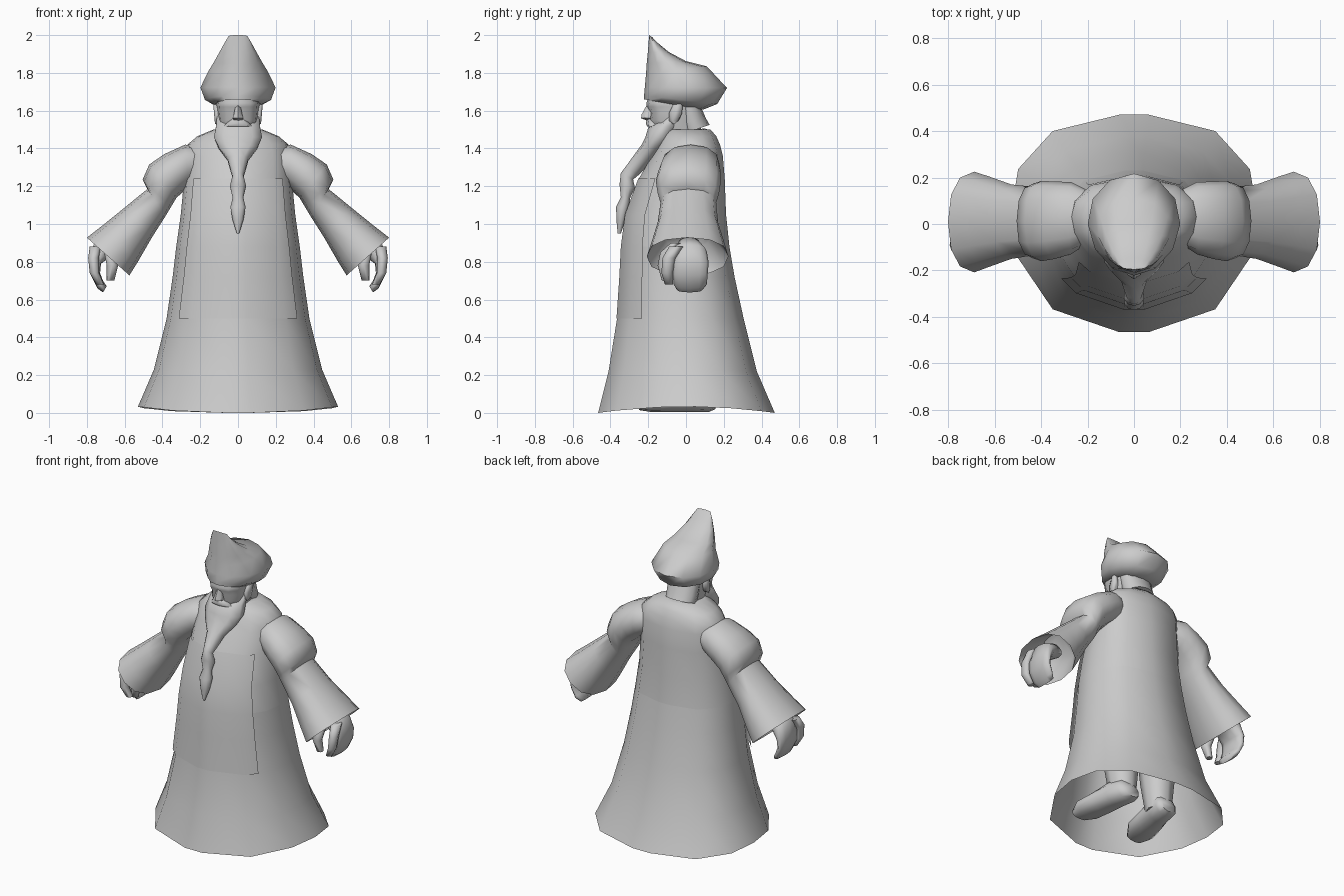
import bpy, bmesh, math
from mathutils import Vector as V

grey = bpy.data.materials.new("grey")
grey.diffuse_color = (0.6, 0.6, 0.6, 1)


def ring(a, b, c, n=12, taper=0.0, sq=1.0):
    """Closed loop from point a to point b, c = half width vector across.
    taper narrows the a side, sq below 1 makes the loop boxier."""
    a, b, c = V(a), V(b), V(c)
    mid, u = (a + b) / 2, (a - b) / 2
    out = []
    for i in range(n):
        t = 2 * math.pi * i / n
        p, q = math.cos(t), math.sin(t)
        p = math.copysign(abs(p) ** sq, p)
        q = math.copysign(abs(q) ** sq, q)
        out.append(mid + u * p + c * q * (1 - taper * p))
    return out


def loft(name, rings, caps=(True, True), closed=True, angle=50):
    bm = bmesh.new()
    rows = [[bm.verts.new(p) for p in r] for r in rings]
    n = len(rows[0])
    for r, s in zip(rows, rows[1:]):
        for i in range(n if closed else n - 1):
            j = (i + 1) % n
            bm.faces.new((r[i], r[j], s[j], s[i]))
    if caps[0]:
        bm.faces.new(rows[0])
    if caps[1]:
        bm.faces.new(rows[-1])
    bmesh.ops.recalc_face_normals(bm, faces=bm.faces)
    me = bpy.data.meshes.new(name)
    bm.to_mesh(me)
    bm.free()
    me.materials.append(grey)
    ob = bpy.data.objects.new(name, me)
    bpy.context.collection.objects.link(ob)
    bpy.ops.object.select_all(action='DESELECT')
    ob.select_set(True)
    bpy.context.view_layer.objects.active = ob
    bpy.ops.object.shade_smooth_by_angle(angle=math.radians(angle))
    return ob


def mirror(ob):
    m = ob.modifiers.new("mirror", 'MIRROR')
    m.use_axis[0] = True
    return ob


def tube(name, pts, **k):
    """Limb along points (x, y, z, rx, ry) with horizontal rings."""
    return loft(name, [ring((x, y - ry, z), (x, y + ry, z), (rx, 0, 0), n=8)
                       for x, y, z, rx, ry in pts], **k)


# Robe outline in unit size, from back to front, then mirrored
HALF = [(0.12, 1.0), (0.66, 0.85), (0.94, 0.5), (1.0, 0.1), (0.94, -0.32), (0.66, -0.79), (0.12, -1.0)]
OUTLINE = HALF + [(-x, y) for x, y in HALF[::-1]]
# Front panel outline: same front, with edges standing off the robe
EDGE = [(0.83, -0.6), (0.66, -0.79), (0.12, -1.0)]
PANEL = EDGE + [(-x, y) for x, y in EDGE[::-1]]


def robe_ring(z, rx, front, back, lift=0.0, outline=OUTLINE, off=0.0):
    cy, ry = (front + back) / 2, (back - front) / 2
    return [V((x * rx, cy + y * ry - off, z + lift * (1 - y * y))) for x, y in outline]


SKIRT = [(0.0, 0.53, -0.465, 0.47, 0.033), (0.22, 0.445, -0.41, 0.375, 0.01),
         (0.5, 0.378, -0.365, 0.305), (0.72, 0.346, -0.35, 0.257), (0.88, 0.327, -0.342, 0.23)]
TOP = [SKIRT[-1], (1.05, 0.303, -0.32, 0.212), (1.24, 0.285, -0.25, 0.205),
       (1.36, 0.28, -0.18, 0.195), (1.42, 0.268, -0.15, 0.18),
       (1.465, 0.215, -0.13, 0.16), (1.5, 0.13, -0.11, 0.13)]
loft("robe_skirt", [robe_ring(*r) for r in SKIRT], caps=(False, False))
loft("robe_top", [robe_ring(*r) for r in TOP], caps=(False, True))
loft("robe_front_panel", [robe_ring(*r, outline=PANEL, off=0.003) for r in SKIRT[2:] + TOP[1:3]],
     caps=(False, False), closed=False)

# Collar around the neck
loft("collar", [ring((0, f, z), (0, b, z + 0.01), (w, 0, 0)) for z, w, f, b in
                ((1.44, 0.17, -0.13, 0.155), (1.485, 0.135, -0.12, 0.135), (1.495, 0.10, -0.09, 0.10))])

# Sleeves: upper edge, lower edge (x, z) and depth (front y, back y)
SLEEVE = [((0.20, 1.41), (0.22, 1.22), -0.09, 0.15), ((0.28, 1.42), (0.26, 1.20), -0.13, 0.18),
          ((0.39, 1.37), (0.29, 1.17), -0.15, 0.183), ((0.47, 1.315), (0.325, 1.14), -0.16, 0.185),
          ((0.505, 1.235), (0.355, 1.09), -0.15, 0.175), ((0.48, 1.185), (0.385, 1.04), -0.135, 0.16),
          ((0.60, 1.087), (0.455, 0.93), -0.15, 0.17), ((0.72, 0.99), (0.53, 0.80), -0.185, 0.205),
          ((0.80, 0.928), (0.575, 0.728), -0.208, 0.225)]


def sleeve_ring(hi, lo, f, b, sq=0.88):
    y = (f + b) / 2
    return ring((hi[0], y, hi[1]), (lo[0], y, lo[1]), (0, (b - f) / 2, 0), n=12, sq=sq)


# The lining folds back inside the cuff
LINING = [((0.66, 1.00), (0.53, 0.87), -0.11, 0.13)]
mirror(loft("sleeve", [sleeve_ring(*r) for r in SLEEVE + LINING], caps=(False, True), angle=65))

# Hands: palm with curled fingers, a thumb and a forefinger in front
HAND = [((0.68, 0.93), (0.60, 0.87), -0.04, 0.07), ((0.765, 0.89), (0.685, 0.82), -0.07, 0.11),
        ((0.785, 0.80), (0.725, 0.79), -0.07, 0.12), ((0.78, 0.73), (0.73, 0.74), -0.07, 0.115),
        ((0.745, 0.66), (0.715, 0.70), -0.065, 0.11), ((0.715, 0.638), (0.695, 0.67), -0.05, 0.09)]
mirror(loft("hand", [sleeve_ring(*r) for r in HAND], angle=75))
mirror(tube("thumb", [(0.69, -0.04, 0.90, 0.04, 0.04), (0.675, -0.10, 0.85, 0.034, 0.036),
                      (0.665, -0.12, 0.78, 0.03, 0.03), (0.675, -0.105, 0.70, 0.02, 0.022)], angle=75))
mirror(tube("forefinger", [(0.755, -0.05, 0.88, 0.03, 0.04), (0.765, -0.09, 0.82, 0.028, 0.035),
                           (0.76, -0.10, 0.74, 0.025, 0.03), (0.73, -0.09, 0.68, 0.02, 0.022)], angle=75))

# Legs and shoes under the robe
mirror(tube("leg", [(0.14, 0.06, 0.06, 0.075, 0.085), (0.14, 0.05, 0.25, 0.10, 0.105),
                    (0.13, 0.03, 0.6, 0.11, 0.12)], angle=75))
SHOE = [(0.155, 0.02, 0.09, 0.05), (0.12, 0.004, 0.14, 0.08), (0.03, 0.004, 0.16, 0.085),
        (-0.08, 0.004, 0.13, 0.095), (-0.18, 0.004, 0.11, 0.098), (-0.25, 0.015, 0.07, 0.06)]
mirror(loft("shoe", [ring((x, y, lo), (x, y, hi), (w, 0, 0), n=10, sq=0.9)
                     for y, lo, hi, w in SHOE for x in (0.14 - (y - 0.16) * 0.18,)], angle=65))

# Head and nose
loft("head", [ring((0, f, z), (0, b, z), (w, 0, 0), sq=0.8) for z, w, f, b in
              ((1.42, 0.08, -0.10, 0.08), (1.50, 0.095, -0.16, 0.08), (1.55, 0.105, -0.195, 0.07),
               (1.59, 0.11, -0.19, 0.07), (1.62, 0.112, -0.208, 0.07), (1.64, 0.115, -0.21, 0.07),
               (1.70, 0.10, -0.19, 0.06))], angle=65)
loft("nose", [ring((0, f, z), (0, -0.16, z), (w, 0, 0), n=6) for z, w, f in
              ((1.545, 0.02, -0.20), (1.56, 0.034, -0.238), (1.58, 0.026, -0.235), (1.63, 0.014, -0.208))])

# Ears
mirror(loft("ear", [ring((x, f, 1.53), (x + 0.01, b, 1.645), (0, 0.035 * s, 0), n=8)
                    for x, f, b, s in ((0.09, -0.06, -0.05, 0.8), (0.112, -0.07, -0.04, 1),
                                       (0.122, -0.06, -0.035, 0.6))], angle=75))

# Hair flaring at the nape
loft("hair", [ring((0, f, zf), (0, b, zb), (w, 0, 0)) for zf, zb, f, b, w in
              ((1.475, 1.525, -0.02, 0.125, 0.10), (1.53, 1.56, -0.04, 0.105, 0.105),
               (1.65, 1.63, -0.06, 0.075, 0.11))])

# Beard: wide at the jaw, pinched into a long knotted tip
BEARD = [(1.59, -0.03, 1.575, -0.10, 0.116), (1.525, -0.02, 1.51, -0.20, 0.122),
         (1.46, -0.07, 1.46, -0.215, 0.134), (1.39, -0.13, 1.42, -0.235, 0.108),
         (1.32, -0.19, 1.365, -0.275, 0.058), (1.26, -0.25, 1.30, -0.322, 0.04),
         (1.235, -0.28, 1.27, -0.345, 0.03), (1.19, -0.27, 1.21, -0.352, 0.045),
         (1.14, -0.295, 1.14, -0.345, 0.03), (1.09, -0.30, 1.09, -0.37, 0.042),
         (1.02, -0.32, 1.02, -0.368, 0.03), (0.95, -0.345, 0.95, -0.362, 0.006)]
loft("beard", [ring((0, f, zf), (0, b, zb), (w, 0, 0), n=10) for zb, b, zf, f, w in BEARD], angle=65)

# Moustache: a wedge spreading down from the nose
loft("moustache", [ring((0, f, z), (0, -0.14, z), (w, 0, 0), n=8) for z, w, f in
                   ((1.517, 0.075, -0.205), (1.53, 0.065, -0.212), (1.56, 0.03, -0.208))])

# Hat: slanted rings from brim to the peak at the front
HAT = [(-0.20, 1.665, 0.05, 1.62, 0.10, 0.0), (-0.222, 1.66, 0.09, 1.605, 0.125, 0.0),
       (-0.222, 1.68, 0.165, 1.635, 0.175, 0.05), (-0.218, 1.725, 0.217, 1.72, 0.199, 0.06),
       (-0.212, 1.79, 0.11, 1.835, 0.155, 0.15), (-0.208, 1.85, 0.00, 1.862, 0.128, 0.15),
       (-0.202, 1.91, -0.09, 1.91, 0.098, 0.1), (-0.198, 1.96, -0.145, 1.955, 0.072, 0.0),
       (-0.195, 2.0, -0.18, 1.99, 0.05, 0.0)]
loft("hat", [ring((0, f, zf), (0, b, zb), (w, 0, 0), taper=t) for f, zf, b, zb, w, t in HAT], angle=65)
